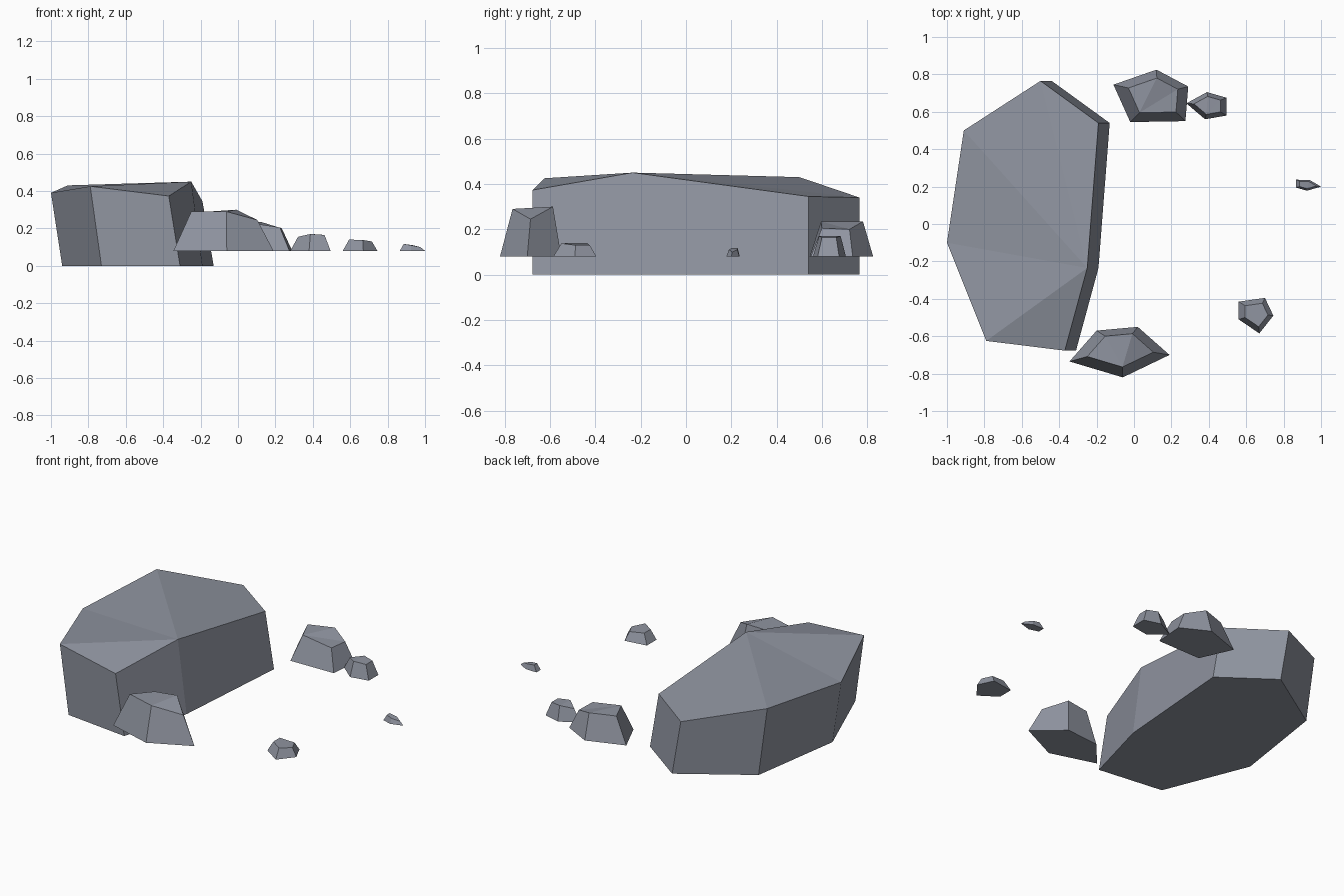
import bpy, bmesh

stone = bpy.data.materials.new("slate grey")
stone.diffuse_color = (0.28, 0.30, 0.355, 1)


def rock(name, base, top, hub):
    """Solid between two matching outlines; the top is fanned from corner `hub`."""
    bm = bmesh.new()
    lo = [bm.verts.new(p) for p in base]
    hi = [bm.verts.new(p) for p in top]
    n = len(lo)
    bm.faces.new(lo[::-1])
    for i in range(n):
        j = (i + 1) % n
        bm.faces.new((lo[i], lo[j], hi[j], hi[i]))
    for k in range(1, n - 1):
        bm.faces.new((hi[hub], hi[(hub + k) % n], hi[(hub + k + 1) % n]))
    bmesh.ops.recalc_face_normals(bm, faces=bm.faces)
    mesh = bpy.data.meshes.new(name)
    bm.to_mesh(mesh)
    bm.free()
    mesh.materials.append(stone)
    bpy.context.collection.objects.link(bpy.data.objects.new(name, mesh))


# Large leaning slab: its foot is the top outline shifted sideways
slab = [(-1.0, -0.10, 0.39), (-0.79, -0.625, 0.425), (-0.37, -0.677, 0.373),
        (-0.25, -0.235, 0.45), (-0.19, 0.54, 0.345), (-0.50, 0.765, 0.34),
        (-0.91, 0.50, 0.43)]
rock("large_slab", [(x + 0.06, y, 0) for x, y, z in slab], slab, 3)

# Loose stones: five-sided base, taper centre, top heights
TAPER, FLOOR = 0.66, 0.08
stones = {
    "front_stone": ([(-0.345, -0.735), (-0.06, -0.82), (0.19, -0.70), (0.02, -0.55), (-0.20, -0.57)],
                    (-0.065, -0.657), (0.29, 0.29, 0.245, 0.30, 0.29)),
    "back_stone": ([(-0.11, 0.745), (-0.02, 0.545), (0.275, 0.55), (0.29, 0.735), (0.12, 0.825)],
                   (0.126, 0.693), (0.235, 0.235, 0.205, 0.20, 0.235)),
    "back_pebble": ([(0.28, 0.645), (0.38, 0.56), (0.495, 0.58), (0.495, 0.675), (0.39, 0.705)],
                    (0.40, 0.637), (0.155, 0.17, 0.165, 0.165, 0.17)),
    "right_pebble": ([(0.56, -0.51), (0.67, -0.585), (0.745, -0.49), (0.70, -0.395), (0.56, -0.415)],
                     (0.66, -0.48), (0.14, 0.138, 0.13, 0.13, 0.14)),
    "tiny_pebble": ([(0.865, 0.195), (0.925, 0.178), (1.0, 0.20), (0.94, 0.235), (0.865, 0.237)],
                    (0.927, 0.21), (0.117, 0.11, 0.10, 0.11, 0.117)),
}
for name, (base, (cx, cy), heights) in stones.items():
    rock(name, [(x, y, FLOOR) for x, y in base],
         [(cx + TAPER * (x - cx), cy + TAPER * (y - cy), z) for (x, y), z in zip(base, heights)], 1)
